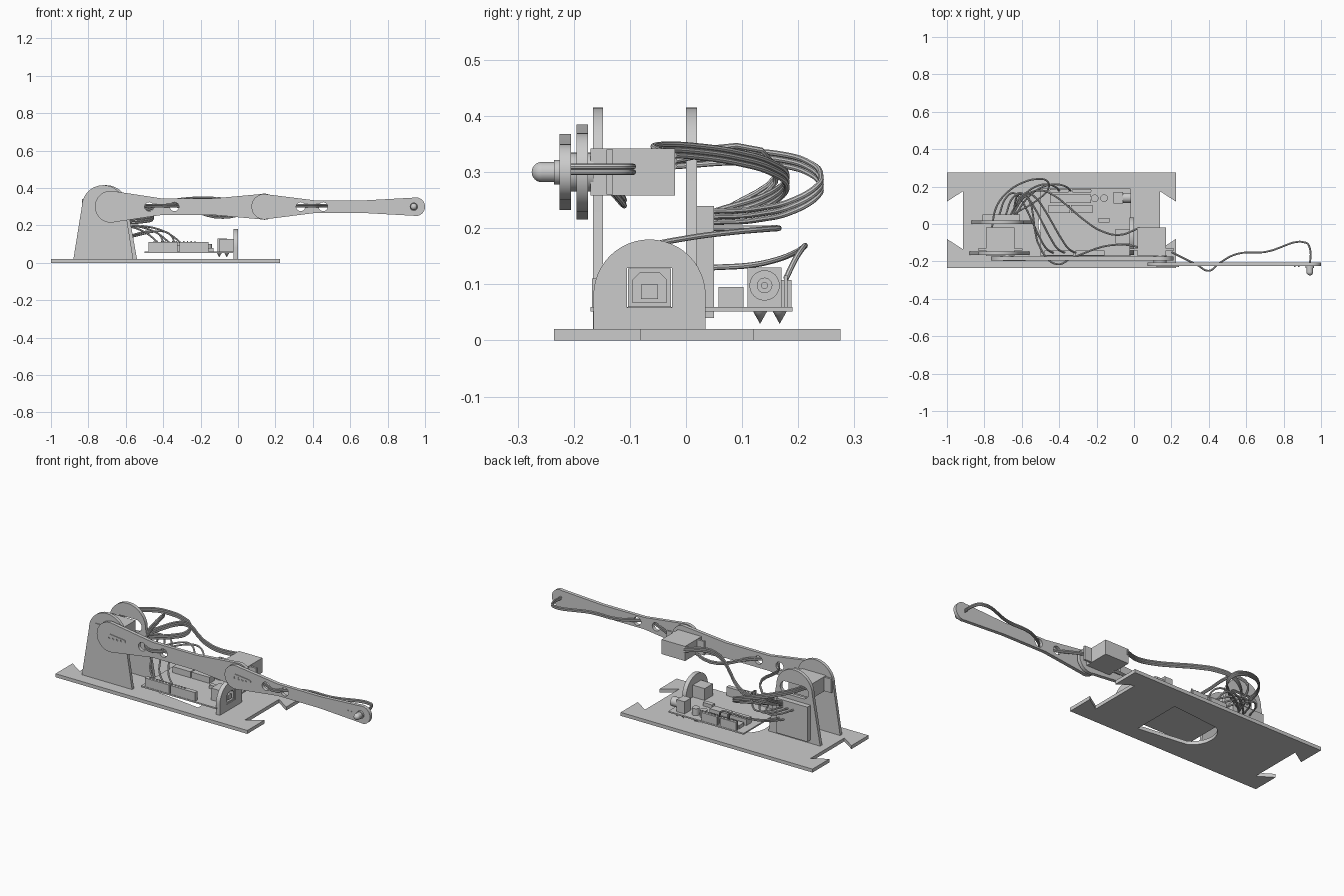
import bpy
import math
from mathutils import Matrix, Vector
from mathutils.geometry import interpolate_bezier

cube = bpy.data.objects.get("Cube")
if cube:
    bpy.data.objects.remove(cube, do_unlink=True)

grey = bpy.data.materials.new("plain grey")
grey.use_nodes = True
grey.diffuse_color = (.6, .6, .6, 1)
grey.node_tree.nodes["Principled BSDF"].inputs["Base Color"].default_value = grey.diffuse_color

# Shared levels and positions
SHEET = .02
AXLE = .3
BOARD = .06
SHOULDER, ELBOW, TIP = -.68, .14, .95
UPPER_FACE, FORE_FACE = -.195, -.225
SERVO_BACK = -.02
PANEL_MIDDLE = -.065
FRAMES = {
    "z": Matrix.Identity(3),
    "y": Matrix(((1, 0, 0), (0, 0, 1), (0, 1, 0))),
    "x": Matrix(((0, 0, 1), (1, 0, 0), (0, 1, 0))),
}


def finish(obj):
    obj.data.materials.clear()
    obj.data.materials.append(grey)
    bpy.ops.object.select_all(action="DESELECT")
    obj.select_set(True)
    bpy.context.view_layer.objects.active = obj
    bpy.ops.object.shade_smooth_by_angle()


def mesh_from_curve(name, curve, transform=Matrix()):
    source = bpy.data.objects.new(name, curve)
    bpy.context.scene.collection.objects.link(source)
    graph = bpy.context.evaluated_depsgraph_get()
    mesh = bpy.data.meshes.new_from_object(source.evaluated_get(graph))
    bpy.data.objects.remove(source, do_unlink=True)
    bpy.data.curves.remove(curve)
    mesh.transform(transform)
    if transform.determinant() < 0:
        mesh.flip_normals()
    obj = bpy.data.objects.new(name, mesh)
    bpy.context.scene.collection.objects.link(obj)
    finish(obj)


def plate(name, axis, low, high, outline, holes=()):
    """Extrude an outline with holes from low to high along an axis."""
    curve = bpy.data.curves.new(name, "CURVE")
    curve.dimensions = "2D"
    curve.fill_mode = "BOTH"
    curve.extrude = (high - low) / 2
    for loop in (outline, *holes):
        spline = curve.splines.new("POLY")
        spline.points.add(len(loop) - 1)
        for point, (u, v) in zip(spline.points, loop):
            point.co = (u, v, 0, 1)
        spline.use_cyclic_u = True
    lift = Matrix.Translation((0, 0, (low + high) / 2))
    mesh_from_curve(name, curve, FRAMES[axis].to_4x4() @ lift)


def arc(u, v, radius, start=0, end=360, steps=24):
    count = steps if end - start == 360 else steps + 1
    angles = [math.radians(start + (end - start) * i / steps) for i in range(count)]
    return [(u + radius * math.cos(a), v + radius * math.sin(a)) for a in angles]


def rect(u, v, width, height):
    return [(u + width * i / 2, v + height * j / 2) for i, j in ((-1, -1), (1, -1), (1, 1), (-1, 1))]


def capsule(left, right, v, left_radius, right_radius):
    return arc(left, v, left_radius, 90, 270) + arc(right, v, right_radius, -90, 90)


def arch(u, foot, v, radius):
    """Round-topped panel standing on the base, with feet spread to either side."""
    return [(u - foot, SHEET), (u + foot, SHEET)] + arc(u, v, radius, 0, 180)


def cable(name, path, strands=1):
    """Run a ribbon of round strands through a path."""
    for strand in range(strands):
        curve = bpy.data.curves.new(name, "CURVE")
        curve.dimensions = "3D"
        curve.bevel_depth = .005
        curve.bevel_resolution = 2
        curve.resolution_u = 6
        curve.use_fill_caps = True
        spline = curve.splines.new("BEZIER")
        spline.bezier_points.add(len(path) - 1)
        for point, spot in zip(spline.bezier_points, path):
            point.co = Vector(spot) + Vector((0, 0, .01)) * strand
            point.handle_left_type = point.handle_right_type = "AUTO"
        mesh_from_curve(name, curve)


def sweep(start, leave, arrive, end):
    """Slack loop that leaves one end and arrives at the other in given directions."""
    start, end = Vector(start), Vector(end)
    return interpolate_bezier(start, start + Vector(leave), end + Vector(arrive), end, 9)


# Base plate: one notched corner mirrored four ways, opening under the board
middle = Vector((-.388, SHEET))
corner = [(.612, .255), (.612, .1), (.527, .155)]
side = [(u, -v) for u, v in corner] + corner[::-1]
outline = side + [(-u, -v) for u, v in side]
opening = [(-.15, .14), (-.15, -.15)] + arc(-.38, 0, .13, 240, 120)
plate("base_plate", "z", 0, SHEET, [Vector(p) + middle for p in outline], [opening])

# Tower cheeks, window and slot for the servo, block on the back
plate("tower_front_cheek", "y", -.166, -.148, arch(-.72, .16, AXLE, .115),
      [rect(-.715, AXLE, .15, .08)])
plate("tower_back_cheek", "y", 0, SHEET, arch(-.705, .165, AXLE, .115),
      [capsule(-.76, -.65, AXLE, .035, .035)])
plate("terminal_block", "y", SHEET, .05, rect(-.71, .14, .2, .2))


def servo(name, centre, hub, face):
    """Motor body with ears, drive boss and a drilled horn on the link face."""
    plate(name + "_body", "y", -.17, SERVO_BACK, rect(centre, AXLE, .15, .084))
    plate(name + "_ears", "y", -.142, -.13, rect(centre, AXLE, .24, .08))
    plate(name + "_boss", "y", face + SHEET, -.165, arc(hub, AXLE, .035))
    plate(name + "_horn", "y", face - .004, face, capsule(hub, hub + .09, AXLE, .02, .01),
          [arc(hub + .025 * i, AXLE, .006) for i in range(4)])


servo("shoulder_servo", -.715, SHOULDER, UPPER_FACE)
servo("elbow_servo", .095, ELBOW, FORE_FACE)


def link(name, face, left, left_radius, right, right_radius, waist, holes):
    """Two discs joined by a waisted bar, with cable holes."""
    third = (right - left) / 3
    top = [(right - third, AXLE + waist), (left + third, AXLE + waist)]
    bottom = [(u, AXLE * 2 - v) for u, v in reversed(top)]
    outline = (arc(left, AXLE, left_radius, 75, 285) + bottom
               + arc(right, AXLE, right_radius, -105, 105) + top)
    plate(name, "y", face, face + SHEET, outline, [arc(u, AXLE, .024) for u in holes])


link("upper_link", UPPER_FACE, SHOULDER, .085, ELBOW, .07, .044, (-.475, -.34))
link("fore_link", FORE_FACE, ELBOW, .068, TIP, .05, .034, (.335, .455))
plate("elbow_spacer", "y", FORE_FACE, UPPER_FACE, arc(ELBOW, AXLE, .035))

# Lamp at the arm tip
lamp_x = TIP - .01
plate("lamp_rim", "y", FORE_FACE - .01, FORE_FACE, arc(lamp_x, AXLE, .022))
plate("lamp_body", "y", -.257, FORE_FACE, arc(lamp_x, AXLE, .018))
bpy.ops.mesh.primitive_uv_sphere_add(radius=.018, location=(lamp_x, -.257, AXLE))
bpy.context.object.name = "lamp_dome"
finish(bpy.context.object)
for offset in (.06, .08):
    plate("lead_pin", "y", FORE_FACE - .004, FORE_FACE, arc(lamp_x - offset, AXLE, .004))

# Half-round end panel framing the data socket
socket = (PANEL_MIDDLE, .094)
plate("end_panel", "x", -.025, 0, arch(PANEL_MIDDLE, .1, .08, .1), [rect(*socket, .08, .07)])
mouth = rect(*socket, .06, .052)
lower_left, lower_right, upper_right, upper_left = mouth
bevel = Vector((.012, 0))
mouth = [lower_left, lower_right, Vector(upper_right) - bevel.yx, Vector(upper_right) - bevel,
         Vector(upper_left) + bevel, Vector(upper_left) - bevel.yx]
plate("data_socket", "x", -.09, -.003, rect(*socket, .076, .068), [mouth])
plate("data_socket_back", "x", -.1, -.09, rect(*socket, .076, .068))
plate("data_socket_tongue", "x", -.09, -.008, rect(PANEL_MIDDLE, .087, .03, .026))

# Circuit board and the blocks on it
plate("circuit_board", "z", BOARD - .008, BOARD, rect(-.26, .01, .48, .36))


def block(name, x, y, width, depth, height):
    plate(name, "z", BOARD, BOARD + height, rect(x, y, width, depth))


for x in (-.4, -.235):
    block("front_header", x, -.155, .155, .025, .05)
for x in (-.4, -.28):
    block("middle_header", x, .08, .115, .045, .035)
    block("rear_header", x, .178, .1, SHEET, .048)
block("main_chip", -.34, .135, .22, .045, SHEET)
block("small_chip", -.16, SHEET, .06, .025, SHEET)
block("power_jack", -.085, .14, .05, .06, .07)
for x in (-.21, -.16):
    plate("capacitor", "z", BOARD, .1, arc(x, .138, SHEET))
for i in range(12):
    for y in (-.155, .178):
        block("header_pin", -.45 + i * .02, y, .006, .006, .056)

# Round mouth of the power jack and the solder points beneath it
plate("power_jack_barrel", "x", BOARD - .12, -.015, arc(.14, .098, .027), [arc(.14, .098, .013)])
plate("power_jack_pin", "x", -BOARD, -.018, arc(.14, .098, .006))
for x in (-.1, -.06):
    for y in (.132, .167):
        bpy.ops.mesh.primitive_cone_add(radius1=.014, depth=.025, location=(x, y, .042),
                                        rotation=(math.pi, 0, 0))
        bpy.context.object.name = "solder_point"
        finish(bpy.context.object)

# Servo leads looping back to the terminal block
terminal = (-.65, .05, .21)
cable("shoulder_lead", sweep((-.76, SERVO_BACK, .31), (0, .35, .04), (.5, .25, 0), terminal), 3)
cable("elbow_lead", sweep((.03, SERVO_BACK, .31), (-.3, -.2, .05), (.2, .4, .1), terminal), 3)

# Lamp lead threaded through the holes of both links
cable("upper_lamp_lead", [terminal, (-.6, .16, AXLE), (-.49, -.15, AXLE), (-.41, -.215, AXLE),
                          (-.33, -.18, AXLE), (-.08, -.11, .24), (ELBOW, -.16, AXLE)], 2)
fore_plan = [(.2, -.15), (.34, -.22), (.4, -.25), (.455, -.21), (.55, -.16), (.7, -.15),
             (.92, -.1), (lamp_x, -.13), (lamp_x, FORE_FACE)]
cable("fore_lamp_lead", [(x, y, AXLE) for x, y in fore_plan], 2)

# Jumper wires from the terminal block to the board headers
for i in range(3):
    cable("front_jumper", sweep((-.72 + i * .035, .05, .2), (.1, .35, 0),
                                (-.1, 0, .1), (-.43 + i * .06, -.155, .11)))
for i in range(2):
    cable("rear_jumper", sweep((-.66 + i * .03, .05, .13), (.1, .2, 0),
                               (-.03, .05, .12), (-.4 + i * .06, .178, .11)))
